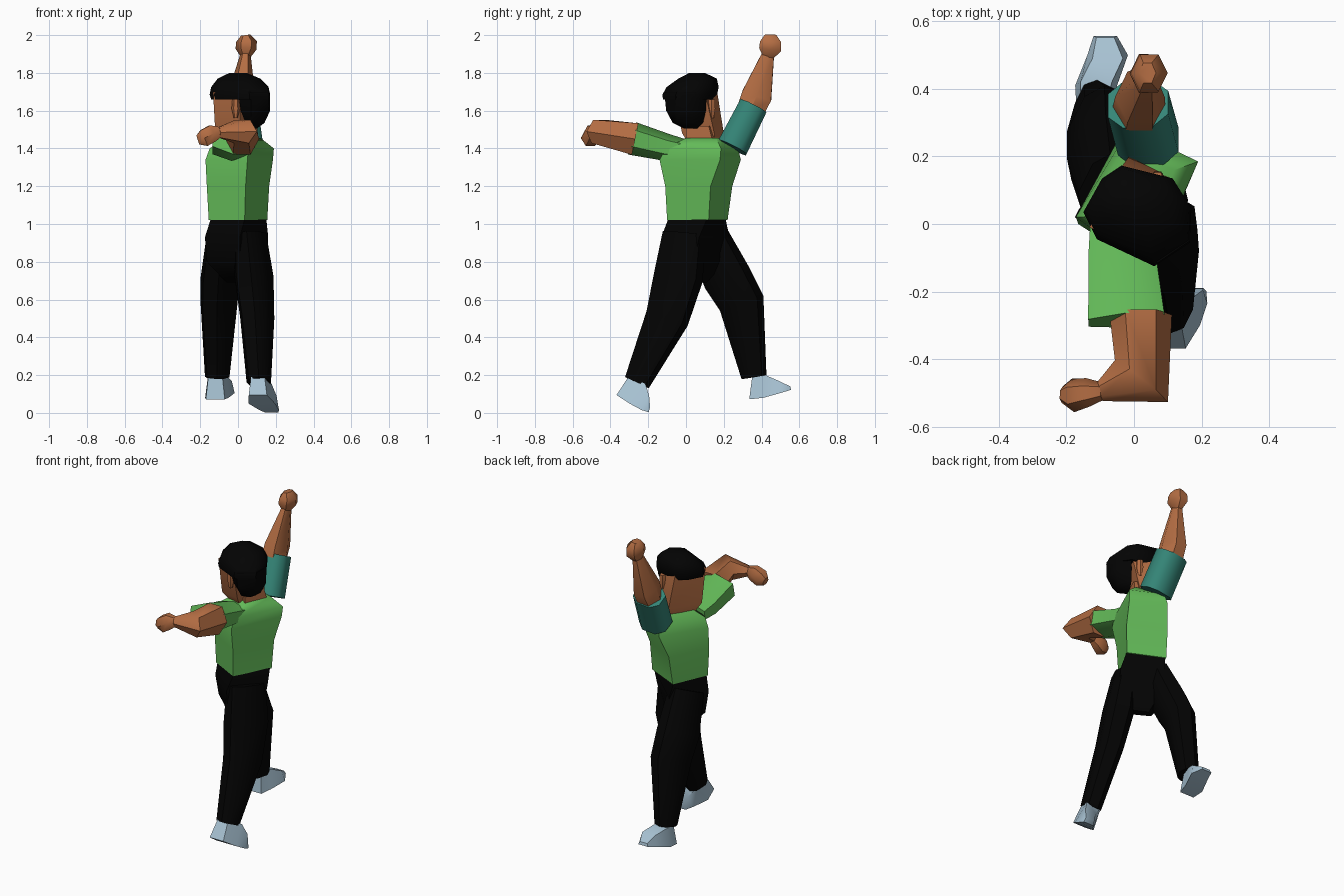
import bpy, bmesh, math
from mathutils import Vector


def material(name, rgb):
    m = bpy.data.materials.new(name)
    m.diffuse_color = (*rgb, 1)
    return m


GREEN = material("green_shirt", (0.125, 0.49, 0.098))
TEAL = material("teal_sleeve", (0.035, 0.235, 0.185))
SKIN = material("skin", (0.46, 0.155, 0.057))
BLACK = material("black_cloth", (0.001, 0.001, 0.001))
SHOE = material("pale_blue_shoe", (0.39, 0.54, 0.65))


def loft(name, mat, rings, angle=50):
    """Skin a stack of equal-sized rings of points and cap both ends."""
    bm = bmesh.new()
    loops = [[bm.verts.new(p) for p in ring] for ring in rings]
    n = len(loops[0])
    for a, b in zip(loops, loops[1:]):
        for i in range(n):
            j = (i + 1) % n
            bm.faces.new((a[i], a[j], b[j], b[i]))
    bm.faces.new(loops[0])
    bm.faces.new(loops[-1])
    bmesh.ops.recalc_face_normals(bm, faces=bm.faces)
    me = bpy.data.meshes.new(name)
    bm.to_mesh(me)
    bm.free()
    me.materials.append(mat)
    ob = bpy.data.objects.new(name, me)
    bpy.context.collection.objects.link(ob)
    bpy.ops.object.select_all(action='DESELECT')
    ob.select_set(True)
    bpy.context.view_layer.objects.active = ob
    bpy.ops.object.shade_smooth_by_angle(angle=math.radians(angle))
    return ob


def tube(name, mat, stations, ref, sides=6, turn=0.0, power=1.0):
    """Limb through stations (x, y, z, half width, half depth); ref sets the roll.
    A power below 1 makes the section boxier."""
    def boxy(v):
        return math.copysign(abs(v) ** power, v) if abs(v) > 1e-6 else 0.0

    pts = [Vector(s[:3]) for s in stations]
    angs = [2 * math.pi * (k + turn) / sides for k in range(sides)]
    section = [(boxy(math.cos(a)), boxy(math.sin(a))) for a in angs]
    mc = max(c for c, _ in section)
    ms = max(s for _, s in section)
    rings = []
    for i, s in enumerate(stations):
        d = Vector((0, 0, 0))
        if i > 0:
            d += (pts[i] - pts[i - 1]).normalized()
        if i < len(pts) - 1:
            d += (pts[i + 1] - pts[i]).normalized()
        d.normalize()
        r = Vector(ref)
        r = (r - d * r.dot(d)).normalized()
        # half width runs sideways, half depth runs the other way
        u, v = (d.cross(r), r) if ref[2] else (r, d.cross(r))
        rings.append([pts[i] + u * (s[3] * c / mc) + v * (s[4] * t / ms)
                      for c, t in section])
    return loft(name, mat, rings)


def level(z, *xy):
    return [(x, y, z) for x, y in xy]


def shoe(name, rows):
    """Rows: centre x, half width, sole y, sole z, upper y, upper z."""
    loft(name, SHOE, [[(x - w, yb, zb), (x + w, yb, zb),
                       (x + .75 * w, yt, zt), (x - .75 * w, yt, zt)]
                      for x, w, yb, zb, yt, zt in rows])


X, Z = (1, 0, 0), (0, 0, 1)
LEG = (.89, -.45, 0)

# Shirt body, turned so the chest faces mostly -x
loft("shirt", GREEN, [
    level(1.02, (.035, -.10), (.155, .12), (-.06, .22), (-.155, 0)),
    level(1.20, (.04, -.11), (.165, .13), (-.05, .245), (-.165, 0)),
    level(1.34, (.05, -.14), (.185, .18), (-.01, .29), (-.172, .02)),
    level(1.40, (.055, -.11), (.19, .185), (.0, .275), (-.15, .02)),
    level(1.455, (.06, 0), (.12, .16), (0, .2), (-.07, .06)),
])

# Trousers: hips and two legs
loft("trouser_hips", BLACK, [
    level(1.025, (.035, -.095), (.15, .11), (-.06, .21), (-.145, 0)),
    level(.93, (.01, -.13), (.16, .07), (-.04, .23), (-.175, .02)),
    level(.80, (.01, -.12), (.15, .04), (-.04, .21), (-.165, .04)),
    level(.69, (.03, .03), (.06, .07), (-.02, .11), (-.06, .08)),
])
tube("right_trouser_leg", BLACK, [
    (.065, -.01, .95, .065, .11), (.085, -.04, .72, .083, .125),
    (.102, -.10, .50, .073, .11), (.11, -.26, .16, .056, .063)], LEG, 8, .5, .75)
tube("left_trouser_leg", BLACK, [
    (-.08, .11, .95, .07, .10), (-.095, .215, .72, .085, .122),
    (-.10, .295, .58, .08, .115), (-.11, .36, .19, .057, .06)], LEG, 8, .5, .75)

# Shoes: the rear one stands on its toe
shoe("right_shoe", [
    (.105, .048, -.368, .095, -.305, .19), (.125, .07, -.30, .05, -.215, .155),
    (.165, .052, -.235, .015, -.195, .09), (.178, .036, -.198, .003, -.19, .03)])
shoe("left_shoe", [
    (-.12, .05, .335, .072, .35, .19), (-.112, .062, .41, .08, .42, .20),
    (-.078, .06, .50, .105, .49, .17), (-.085, .035, .556, .122, .552, .14)])

# Left arm: stretched to -y, forearm folded across to -x
tube("left_sleeve", GREEN, [
    (-.03, -.01, 1.395, .10, .055), (-.035, -.10, 1.405, .10, .072),
    (-.022, -.285, 1.453, .113, .088)], Z, 6, .5)
tube("left_arm", SKIN, [
    (.02, -.27, 1.45, .092, .085), (.022, -.465, 1.49, .10, .062),
    (-.10, -.495, 1.485, .03, .028)], Z)
tube("left_hand", SKIN, [
    (-.095, -.495, 1.487, .027, .027), (-.135, -.498, 1.48, .042, .045),
    (-.18, -.507, 1.455, .05, .045), (-.212, -.505, 1.445, .025, .025)], Z)

# Right arm: raised up and out to +y
tube("right_sleeve", TEAL, [
    (.042, .245, 1.405, .09, .083), (.012, .355, 1.622, .09, .077)], X, 8, .5, .8)
tube("right_arm", SKIN, [
    (.015, .345, 1.61, .078, .074), (.018, .375, 1.68, .074, .08),
    (.04, .435, 1.90, .027, .032)], X)
tube("right_hand", SKIN, [
    (.04, .435, 1.885, .027, .03), (.042, .445, 1.925, .055, .058),
    (.045, .447, 1.965, .055, .055), (.04, .447, 2.0, .025, .03)], X)

# Neck and flat-sided head, leaning slightly to its left
loft("neck", SKIN, [
    level(1.44, (.05, .0), (.11, .14), (.01, .19), (-.05, .07)),
    level(1.52, (.05, .0), (.10, .12), (.01, .15), (-.04, .06))])
loft("head", SKIN, [
    level(1.415, (-.0, .02), (.04, .15), (-.01, .18), (-.085, .05)),
    level(1.48, (.01, -.02), (.085, .15), (-.015, .20), (-.12, .01)),
    level(1.70, (.01, -.07), (.10, .10), (-.04, .165), (-.132, -.01))])

# Ears
for side, (x, y) in (("left", (-.012, -.055)), ("right", (.07, .135))):
    tube(side + "_ear", SKIN, [
        (x, y, 1.56, .01, .012), (x, y, 1.61, .022, .02),
        (x, y, 1.66, .018, .018)], X)

# Hair: rounded cap over the crown and a lower block at the nape
outline = [(-.15, .04), (-.10, .13), (-.04, .17), (.12, .13),
           (.17, .05), (.165, -.05), (.06, -.12), (-.11, -.04)]


def cap_ring(z, k, cx, cy):
    return [(cx + (x - .01) * k, cy + (y - .03) * k, z) for x, y in outline]


loft("hair_cap", BLACK, [
    cap_ring(1.66, .96, .012, .022), cap_ring(1.685, 1.0, .01, .025),
    cap_ring(1.725, .95, .01, .04), cap_ring(1.77, .70, .005, .065),
    cap_ring(1.80, .28, .0, .06)])
loft("hair_nape", BLACK, [
    level(1.70, (.11, .11), (.168, .05), (.165, -.05), (.07, -.115), (0, -.08)),
    level(1.60, (.105, .105), (.17, .04), (.162, -.055), (.07, -.105), (.015, -.065)),
    level(1.535, (.095, .09), (.14, .03), (.125, -.045), (.07, -.07), (.04, -.04)),
    level(1.505, (.08, .06), (.10, .03), (.09, .0), (.07, -.01), (.05, .0))])
